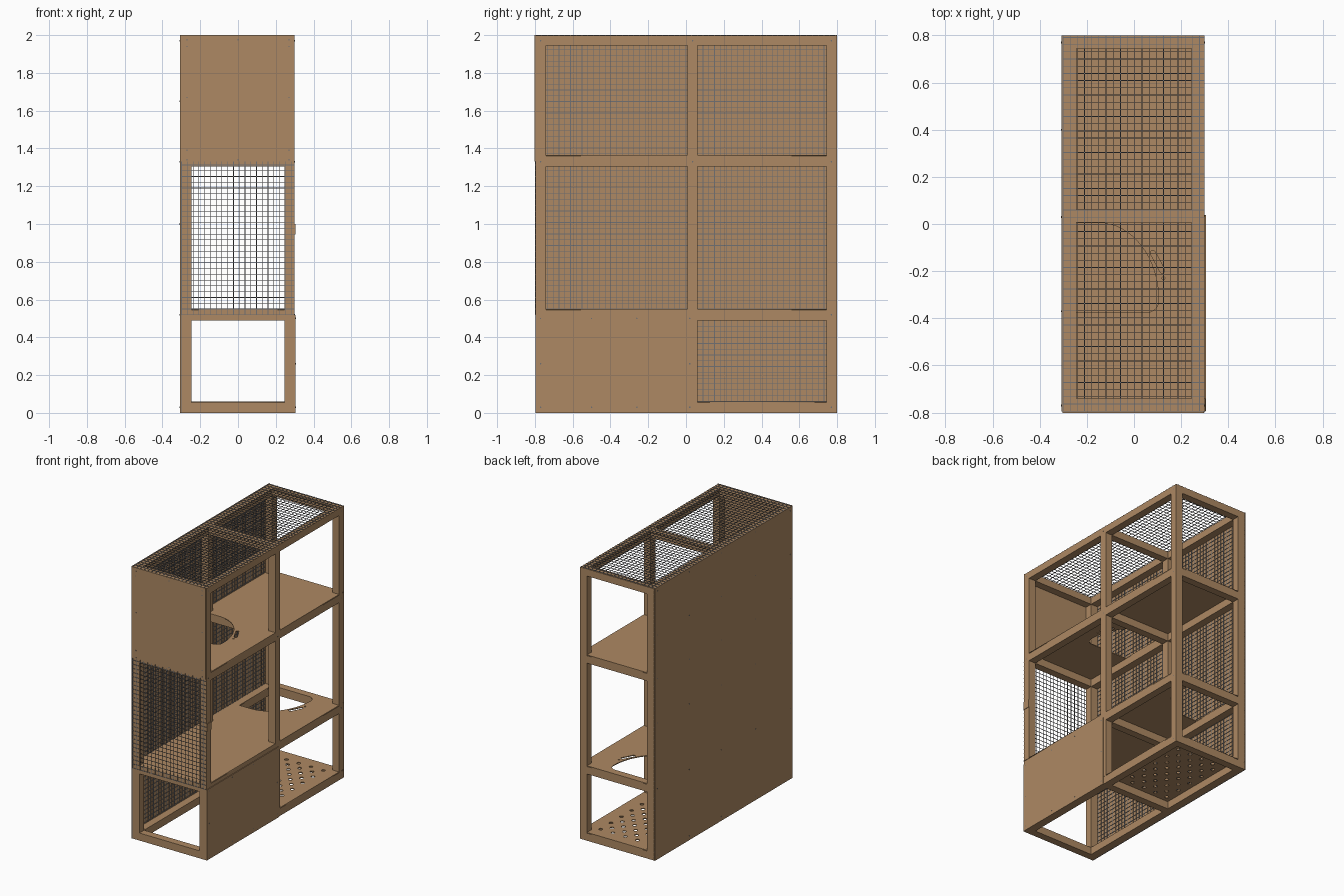
import bpy, bmesh, math
from mathutils import Matrix, Vector

if "Cube" in bpy.data.objects:
    bpy.data.objects.remove(bpy.data.objects["Cube"])


def material(name, rgb):
    m = bpy.data.materials.new(name)
    m.diffuse_color = (*rgb, 1)
    m.use_nodes = True
    m.node_tree.nodes["Principled BSDF"].inputs["Base Color"].default_value = m.diffuse_color
    return m


WOOD = material("wood", (0.42, 0.25, 0.125))
STEEL = material("steel", (0.16, 0.16, 0.17))


def link(name, mesh, mat):
    mesh.materials.clear()
    mesh.materials.append(mat)
    ob = bpy.data.objects.new(name, mesh)
    bpy.context.collection.objects.link(ob)
    return ob


def add_box(bm, lo, hi):
    lo, hi = Vector(lo), Vector(hi)
    bmesh.ops.create_cube(bm, size=1, matrix=Matrix.Translation((lo + hi) / 2)
                          @ Matrix.Diagonal((*(hi - lo), 1)))


def boxes(name, spans, mat=WOOD):
    bm = bmesh.new()
    for lo, hi in spans:
        add_box(bm, lo, hi)
    me = bpy.data.meshes.new(name)
    bm.to_mesh(me)
    bm.free()
    return link(name, me, mat)


def plate(name, loops, z, thick):
    """Flat board: the first loop is the outline, the others are cut-outs."""
    cu = bpy.data.curves.new(name, 'CURVE')
    cu.dimensions, cu.fill_mode, cu.extrude = '2D', 'BOTH', thick / 2
    for pts in loops:
        sp = cu.splines.new('POLY')
        sp.points.add(len(pts) - 1)
        for p, (x, y) in zip(sp.points, pts):
            p.co = (x, y, 0, 1)
        sp.use_cyclic_u = True
    tmp = bpy.data.objects.new(name + "_curve", cu)
    bpy.context.collection.objects.link(tmp)
    dg = bpy.context.evaluated_depsgraph_get()
    me = bpy.data.meshes.new_from_object(tmp.evaluated_get(dg))
    bpy.data.objects.remove(tmp)
    ob = link(name, me, WOOD)
    ob.location.z = z + thick / 2


def wire_mesh(name, axis, at, u, v, pitch=0.0305, w=0.003):
    """Welded wire grid at depth `at` on `axis`; u and v are the other two ranges."""
    spans = []
    others = [i for i in range(3) if i != axis]
    for k, (run, step) in enumerate(((u, v), (v, u))):
        a, b = (others[0], others[1]) if k == 0 else (others[1], others[0])
        n = int((step[1] - step[0] - w) / pitch)
        for i in range(n + 1):
            s = step[0] + i * pitch
            lo, hi = [0, 0, 0], [0, 0, 0]
            lo[axis], hi[axis] = at, at + w
            lo[a], hi[a] = run
            lo[b], hi[b] = s, s + w
            spans.append((lo, hi))
    boxes(name, spans, STEEL)


# Timber frame
X, T, TOP = 0.3, 0.055, 1.997
rows = {"front": (-0.796, -0.741), "middle": (0.007, 0.062), "back": (0.745, 0.8)}
levels = {"bottom": (0, T), "lower": (0.49, 0.545),
          "upper": (1.305, 1.36), "top": (1.945, TOP)}
sides = {"left": (-X, -X + T), "right": (X - T, X)}
for s, (xa, xb) in sides.items():
    for r, (ya, yb) in rows.items():
        boxes(f"{r}_{s}_post", [((xa, ya, 0), (xb, yb, TOP))])
for l, (za, zb) in levels.items():
    for r, (ya, yb) in rows.items():
        boxes(f"{l}_{r}_cross_rail", [((-X + T, ya, za), (X - T, yb, zb))])
    for s, (xa, xb) in sides.items():
        boxes(f"{l}_{s}_rails", [((xa, rows["front"][1], za), (xb, rows["middle"][0], zb)),
                                 ((xa, rows["middle"][1], za), (xb, rows["back"][0], zb))])

# Solid boards
boxes("left_wall_board", [((-0.308, -0.796, 0), (-0.303, 0.8, 2))])
boxes("front_top_board", [((-0.303, -0.801, 1.33), (0.296, -0.796, 2))])
boxes("right_lower_board", [((X, -0.794, 0), (0.305, 0.038, 0.518))])

# Wire netting
wire_mesh("left_netting", 0, -0.303, (-0.796, 0.8), (0, 2))
wire_mesh("top_netting", 2, 1.997, (-0.303, 0.3), (-0.796, 0.8))
wire_mesh("front_netting", 1, -0.799, (-0.3, 0.3), (0.518, 1.33))


# Shelves with a curved climb-through opening and grip slots
def opening(y0, s):
    pts = [(-0.245, 0.38), (-0.245, 0), (-0.15, 0.0)]
    for i in range(1, 17):
        a = math.pi / 2 * (1 - i / 16)
        pts.append((-0.15 + 0.255 * math.cos(a), 0.33 - 0.33 * math.sin(a)))
    for i in range(1, 7):
        a = math.pi / 2 * i / 6
        pts.append((0.055 + 0.05 * math.cos(a), 0.33 + 0.05 * math.sin(a)))
    return [(x, y0 + s * y) for x, y in pts]


def slot(cx, cy, ang, half, r):
    out = []
    for end in (1, -1):
        for i in range(7):
            a = -math.pi / 2 + math.pi * i / 6 + (0 if end > 0 else math.pi)
            lx, ly = end * half + r * math.cos(a), r * math.sin(a)
            out.append((cx + lx * math.cos(ang) - ly * math.sin(ang),
                        cy + lx * math.sin(ang) + ly * math.cos(ang)))
    return out


rect = [(-X, -0.796), (X, -0.796), (X, 0.8), (-X, 0.8)]
for name, z, y0, s in (("lower_shelf", 0.545, 0.365, 1), ("upper_shelf", 1.36, 0.005, -1)):
    plate(name, [rect, opening(y0, s),
                 slot(0.1, y0 + s * 0.165, s * math.radians(62), 0.042, 0.011),
                 slot(0.125, y0 + s * 0.235, 0, 0.0, 0.006)], z, 0.006)

# Perforated floor
holes = []
for j in range(11):
    for i in range(5 - j % 2):
        cx, cy = -0.2 + 0.1 * i + 0.05 * (j % 2), 0.105 + 0.06 * j
        holes.append([(cx + 0.014 * math.cos(a * math.pi / 6),
                       cy + 0.014 * math.sin(a * math.pi / 6)) for a in range(12)])
plate("perforated_floor", [[(-X, 0.007), (X, 0.007), (X, 0.8), (-X, 0.8)]] + holes, T, 0.006)

# Corner catch beside the front netting
boxes("corner_catch", [((X, -0.796, 0.945), (0.304, -0.741, 1.0))])


# Screw heads
def screws(name, axis, points):
    bm = bmesh.new()
    rot = Matrix.Rotation(math.pi / 2, 4, 'Y' if axis == 0 else 'X')
    for p in points:
        bmesh.ops.create_cone(bm, cap_ends=True, segments=8, radius1=0.004, radius2=0.004,
                              depth=0.002, matrix=Matrix.Translation(p) @ rot)
    me = bpy.data.meshes.new(name)
    bm.to_mesh(me)
    bm.free()
    link(name, me, STEEL)


screws("front_board_screws", 1, [(x, -0.801, z) for x in (-0.27, 0, 0.27)
                                 for z in (1.34, 1.39, 1.67, 1.94, 1.975) if x or z in (1.34, 1.975)])
screws("right_board_screws", 0, [(0.305, y, z) for y in (-0.77, -0.5, -0.26, 0.02)
                                 for z in (0.03, 0.26, 0.5) if z != 0.26 or y in (-0.77, 0.02)])
screws("left_wall_screws", 0, [(-0.308, y, z) for y in (-0.77, -0.37, 0.03, 0.4, 0.77)
                               for z in (0.03, 0.52, 1.0, 1.33, 1.65, 1.97)])
screws("right_frame_screws", 0, [(X, y, z) for y in (-0.77, 0.035, 0.77)
                                 for z in (0.03, 0.52, 1.33, 1.97) if y > 0.5 or z > 1])
